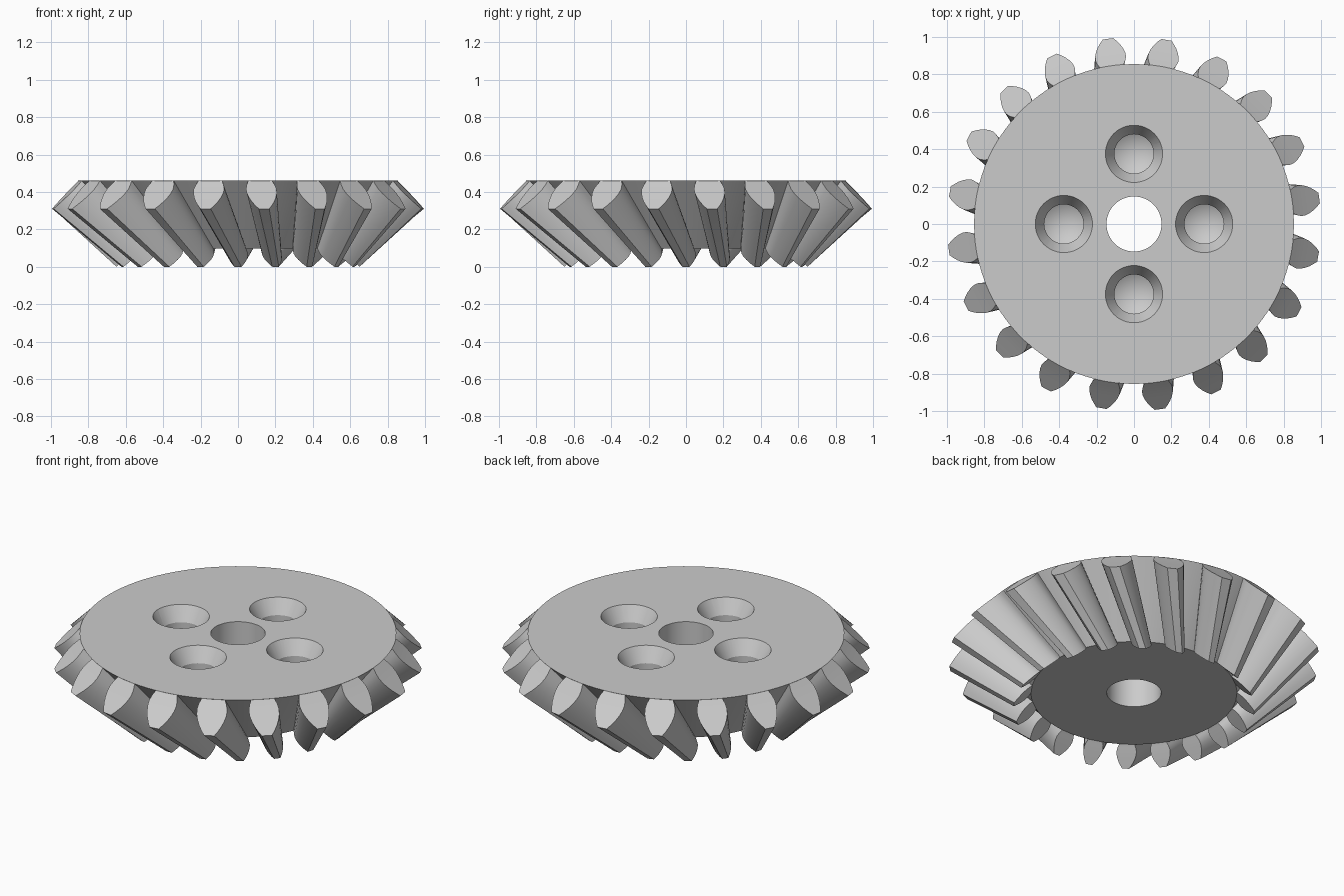
import bpy, bmesh, math
from mathutils import Vector

if "Cube" in bpy.data.objects:
    bpy.data.objects.remove(bpy.data.objects["Cube"], do_unlink=True)

TEETH = 20
APEX = -0.576           # height of the cone apex
SHRINK = 0.65           # small end relative to large end
ROOT_R, TOP_Z = 0.855, 0.46
TIP_R, TIP_Z = 1.0, 0.31
PHASE, TWIST = math.radians(8), math.radians(10)

steel = bpy.data.materials.new("steel_grey")
steel.use_nodes = True
steel.diffuse_color = (0.6, 0.6, 0.6, 1)
steel.node_tree.nodes["Principled BSDF"].inputs["Base Color"].default_value = (0.6, 0.6, 0.6, 1)


def polar(r, angle, z):
    return Vector((r * math.cos(angle), r * math.sin(angle), z))


def finish(bm, name):
    bmesh.ops.recalc_face_normals(bm, faces=bm.faces)
    mesh = bpy.data.meshes.new(name)
    bm.to_mesh(mesh)
    bm.free()
    obj = bpy.data.objects.new(name, mesh)
    bpy.context.collection.objects.link(obj)
    mesh.materials.append(steel)
    return obj


def activate(obj):
    bpy.ops.object.select_all(action='DESELECT')
    obj.select_set(True)
    bpy.context.view_layer.objects.active = obj


def lathe(bm, profile, sides, centre=(0, 0), closed=False):
    """Spin an (r, z) profile; open profiles get flat end caps."""
    offset = Vector((centre[0], centre[1], 0))
    rings = []
    for r, z in profile:
        if r == 0:
            rings.append([bm.verts.new(offset + Vector((0, 0, z)))] * sides)
        else:
            rings.append([bm.verts.new(offset + polar(r, math.tau * i / sides, z))
                          for i in range(sides)])
    pairs = list(zip(rings, rings[1:]))
    if closed:
        pairs.append((rings[-1], rings[0]))
    for a, b in pairs:
        for i in range(sides):
            j = (i + 1) % sides
            corners = dict.fromkeys((a[i], a[j], b[j], b[i]))
            bm.faces.new(list(corners))
    if not closed:
        for ring in (rings[0], rings[-1]):
            if ring[0] is not ring[1]:
                bm.faces.new(ring)


def shrink(r, z, k):
    return r * k, APEX + (z - APEX) * k


# Gear body: root cone with a central bore
low_r, low_z = shrink(ROOT_R, TOP_Z, SHRINK)
bm = bmesh.new()
lathe(bm, [(0.147, low_z), (low_r, low_z), (ROOT_R, TOP_Z), (0.147, TOP_Z)], 100, closed=True)
body = finish(bm, "gear_body")

# Four countersunk blind holes
bm = bmesh.new()
for i in range(4):
    c = polar(0.375, i * math.pi / 2, 0)
    lathe(bm, [(0.153, 0.6), (0.153, TOP_Z), (0.105, 0.375), (0.105, 0.25), (0, 0.19)],
          48, centre=(c.x, c.y))
cutter = finish(bm, "hole_cutter")
cutter.hide_render = True
activate(body)
cut = body.modifiers.new("holes", 'BOOLEAN')
cut.operation = 'DIFFERENCE'
cut.solver = 'EXACT'
cut.object = cutter
bpy.ops.object.modifier_apply(modifier=cut.name)
bpy.data.objects.remove(cutter, do_unlink=True)
bpy.ops.object.shade_smooth_by_angle(angle=math.radians(25))


# Tooth outline at the large end: (fraction of tooth height, half width)
OUTLINE = [(0, 0.064), (0.15, 0.076), (0.3, 0.083), (0.45, 0.081),
           (0.6, 0.073), (0.75, 0.06), (0.88, 0.045), (1, 0.028)]


def tooth_section(k, turn):
    """Left and right outline points at one end of a tooth."""
    # the first point is buried inside the body
    rows = [(0.83, 0.455, 0.062, k if k == 1 else k + 0.01)]
    for t, half in OUTLINE:
        rows.append((ROOT_R + (TIP_R - ROOT_R) * t, TOP_Z + (TIP_Z - TOP_Z) * t, half, k))
    left, right = [], []
    for r, z, half, scale in rows:
        sr, sz = shrink(r, z, scale)
        left.append(polar(sr, turn + half / r, sz))
        right.append(polar(sr, turn - half / r, sz))
    return left, right


# Ring of slanted, tapering teeth
bm = bmesh.new()
STEPS = 6
for n in range(TEETH):
    turn = PHASE + math.tau * n / TEETH
    big, small = tooth_section(1, turn), tooth_section(SHRINK, turn + TWIST)
    sections = []
    for s in range(STEPS + 1):
        f = s / STEPS
        sections.append([[bm.verts.new(a.lerp(b, f)) for a, b in zip(big[side], small[side])]
                         for side in (0, 1)])
    for a, b in zip(sections, sections[1:]):
        loop_a = a[0] + a[1][::-1]
        loop_b = b[0] + b[1][::-1]
        for i in range(len(loop_a)):
            j = (i + 1) % len(loop_a)
            bm.faces.new((loop_a[i], loop_a[j], loop_b[j], loop_b[i]))
    for left, right in (sections[0], sections[-1]):
        for i in range(len(left) - 1):
            bm.faces.new((left[i], left[i + 1], right[i + 1], right[i]))
teeth = finish(bm, "gear_teeth")
activate(teeth)
bpy.ops.object.shade_smooth_by_angle(angle=math.radians(25))
